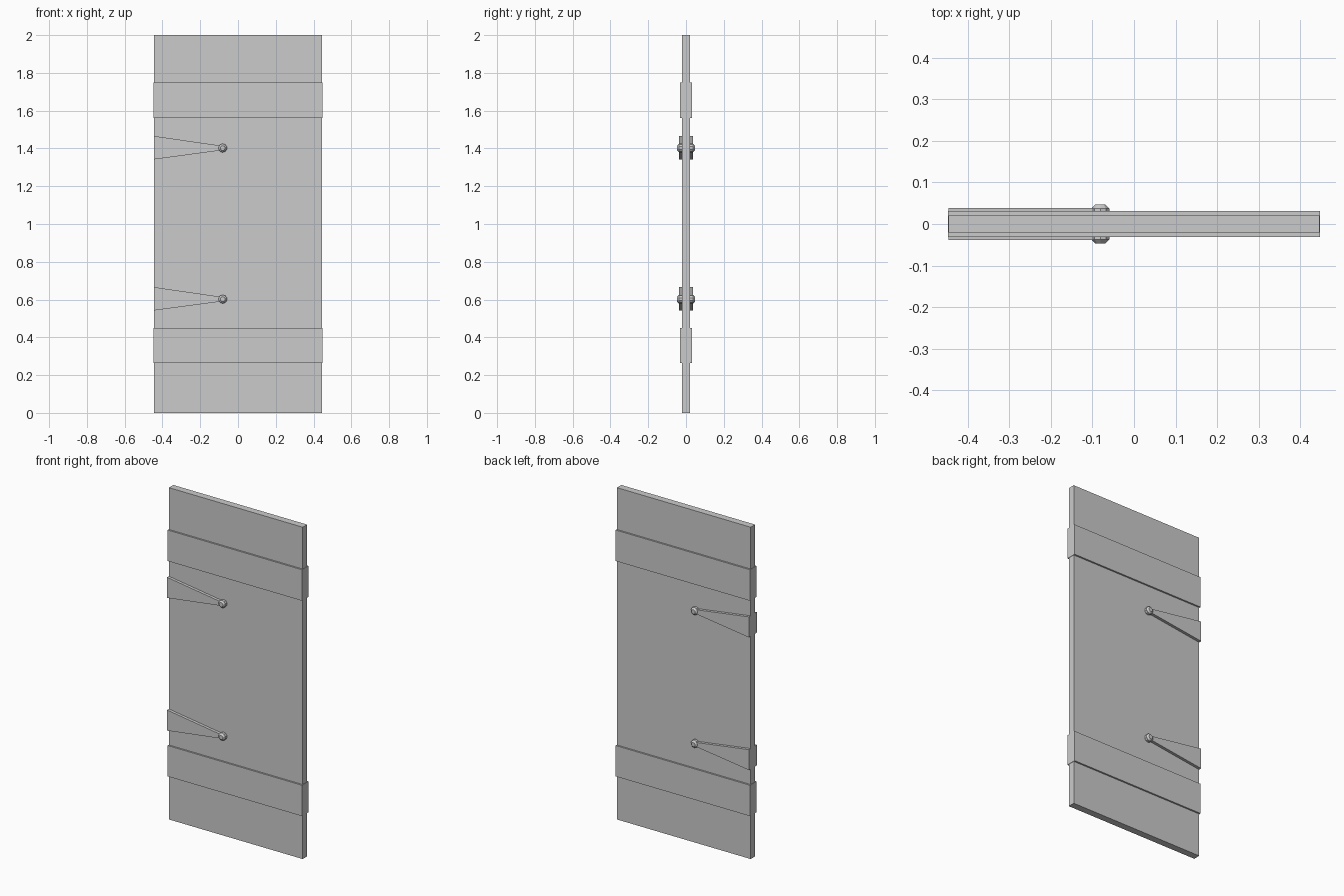
import bpy, bmesh, math

if "Cube" in bpy.data.objects:
    bpy.data.objects.remove(bpy.data.objects["Cube"])

W, BW = 0.446, 0.448  # half widths of the door slab and the battens


def prism(name, outline, y0, y1):
    """Extrude an x/z outline between two y depths."""
    bm = bmesh.new()
    base = bm.faces.new([bm.verts.new((x, y0, z)) for x, z in outline])
    ext = bmesh.ops.extrude_face_region(bm, geom=[base])
    # extrusion drops or keeps the base face depending on context, so move only the new verts
    for v in (g for g in ext["geom"] if isinstance(g, bmesh.types.BMVert)):
        v.co.y = y1
    bmesh.ops.holes_fill(bm, edges=bm.edges[:], sides=0)
    bmesh.ops.recalc_face_normals(bm, faces=bm.faces[:])
    mesh = bpy.data.meshes.new(name)
    bm.to_mesh(mesh)
    bm.free()
    obj = bpy.data.objects.new(name, mesh)
    bpy.context.collection.objects.link(obj)
    return obj


# Door slab: fractured into close-fitting pieces along shared crack points
P = {
    "bl": (-W, 0), "br": (W, 0), "tl": (-W, 2), "tr": (W, 2),
    "l1": (-W, 1.97), "l2": (-W, 1.81), "a": (-0.424, 1.833),
    "t": (0.10, 2), "b": (0.097, 1.742),
    "c": (0.246, 1.047), "rc": (W, 1.028),
    "d": (0.021, 0.943), "e": (-0.382, 0.853), "le": (-W, 0.853),
    "f": (0.201, 0.042), "fb": (0.21, 0), "rf": (W, 0.167),
    "eb": (-0.215, 0),
}
pieces = [
    "l2 a l1",             # left edge sliver
    "l1 a b t tl",         # top left
    "b c rc tr t",         # top right
    "le e d c b a l2",     # centre
    "bl eb e le",          # bottom left
    "eb fb f d e",         # bottom middle
    "f rf rc c d",         # right
    "fb br rf f",          # bottom right corner
]
for i, names in enumerate(pieces):
    prism(f"door_piece_{i + 1}", [P[n] for n in names.split()], -0.021, 0.021)

# Cross battens, passing through both faces
for name, z0, z1 in (("lower_batten", 0.263, 0.449), ("upper_batten", 1.561, 1.748)):
    prism(name, [(-BW, z0), (BW, z0), (BW, z1), (-BW, z1)], -0.031, 0.031)

# Tapered strap hinges with a rivet head on each face
for label, z in (("lower", 0.602), ("upper", 1.402)):
    strap = [(-0.446, z - 0.06), (-0.08, z - 0.011), (-0.08, z + 0.011), (-0.446, z + 0.064)]
    prism(f"{label}_hinge_strap", strap, -0.038, 0.038)
    for side, s in (("front", -1), ("back", 1)):
        bpy.ops.mesh.primitive_cone_add(vertices=10, radius1=0.023, radius2=0.013, depth=0.010,
                                        location=(-0.081, s * 0.042, z),
                                        rotation=(-s * math.pi / 2, 0, 0))
        bpy.context.object.name = f"{label}_{side}_rivet"
        # rivet shank
        bpy.ops.mesh.primitive_cylinder_add(vertices=10, radius=0.023, depth=0.018,
                                            location=(-0.081, s * 0.028, z),
                                            rotation=(math.pi / 2, 0, 0))
        bpy.context.object.name = f"{label}_{side}_rivet_shank"
